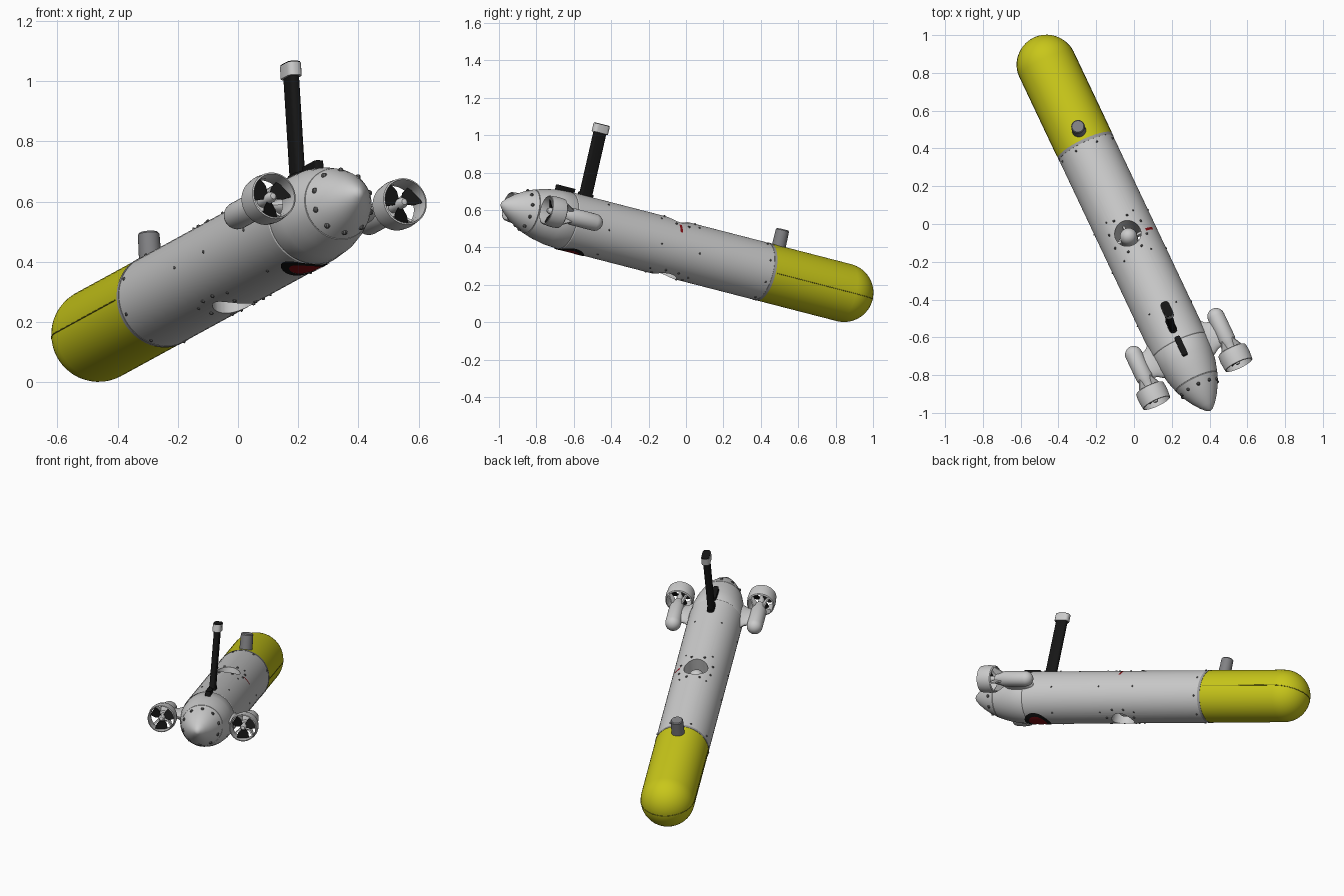
import bpy, bmesh
from math import sin, cos, pi, sqrt, radians
from mathutils import Vector, Matrix

if "Cube" in bpy.data.objects:
    bpy.data.objects.remove(bpy.data.objects["Cube"])

# Built level: hull axis on Y (nose +Y, tail -Y), up Z; tilted into pose at the end
R = 0.157


def mat(name, c):
    m = bpy.data.materials.new(name)
    m.diffuse_color = (*c, 1)
    m.use_nodes = True
    m.node_tree.nodes["Principled BSDF"].inputs["Base Color"].default_value = m.diffuse_color
    return m


YELLOW = mat("yellow", (0.58, 0.57, 0.01))
BLACK = mat("black", (0.008, 0.008, 0.008))
RED = mat("red", (0.25, 0.005, 0.008))
DARK = mat("dark_grey", (0.12, 0.12, 0.12))


def make(name, bm, m=None):
    bmesh.ops.remove_doubles(bm, verts=bm.verts, dist=1e-5)
    bmesh.ops.recalc_face_normals(bm, faces=bm.faces)
    me = bpy.data.meshes.new(name)
    bm.to_mesh(me)
    bm.free()
    o = bpy.data.objects.new(name, me)
    bpy.context.collection.objects.link(o)
    if m:
        me.materials.append(m)
    return o


def lathe(name, prof, loc=(0, 0, 0), m=None, n=48, closed=False, axis='Y'):
    """Revolve (along, radius) points around the Y or Z axis."""
    bm = bmesh.new()
    rows = []
    for a, r in prof:
        row = []
        for i in range(n):
            t = 2 * pi * i / n
            p = (r * cos(t), a, r * sin(t)) if axis == 'Y' else (r * cos(t), r * sin(t), a)
            row.append(bm.verts.new(Vector(p) + Vector(loc)))
        rows.append(row)
    pairs = list(zip(rows, rows[1:])) + ([(rows[-1], rows[0])] if closed else [])
    for a, b in pairs:
        for i in range(n):
            j = (i + 1) % n
            bm.faces.new((a[i], a[j], b[j], b[i]))
    return make(name, bm, m)


def box(name, size, loc, m=None, bevel=0.0):
    bm = bmesh.new()
    bmesh.ops.create_cube(bm, size=1)
    bmesh.ops.scale(bm, vec=size, verts=bm.verts)
    if bevel:
        es = [e for e in bm.edges if abs(e.verts[0].co.z - e.verts[1].co.z) > 1e-4]
        bmesh.ops.bevel(bm, geom=es, offset=bevel, segments=4, affect='EDGES', profile=0.5)
    bmesh.ops.translate(bm, vec=loc, verts=bm.verts)
    return make(name, bm, m)


def bolts(name, pts, r, m=DARK):
    bm = bmesh.new()
    for p in pts:
        bmesh.ops.create_uvsphere(bm, u_segments=8, v_segments=6, radius=r,
                                  matrix=Matrix.Translation(p))
    return make(name, bm, m)


def on_hull(deg, y, r=R):
    """Point on the hull; angle measured from the top toward +X."""
    return Vector((r * sin(radians(deg)), y, r * cos(radians(deg))))


def belly_patch(name, r0, r1, y, rad, m):
    """Ring or disc wrapped onto the underside of the hull."""
    bm = bmesh.new()
    rows = []
    for k in range(5):
        q = r0 + (r1 - r0) * k / 4
        rows.append([bm.verts.new((q * cos(2 * pi * i / 32), y + q * sin(2 * pi * i / 32),
                     -sqrt(rad ** 2 - (q * cos(2 * pi * i / 32)) ** 2))) for i in range(32)])
    for a, b in zip(rows, rows[1:]):
        for i in range(32):
            j = (i + 1) % 32
            bm.faces.new((a[i], b[i], b[j], a[j]))
    return make(name, bm, m)


# Hull sections
hull = lathe("main_hull", [(0, 0), (0, R), (-1.19, R), (-1.195, R - .003), (-1.2, R - .001),
             (-1.28, .151), (-1.35, .138), (-1.408, .121), (-1.408, 0)], n=64)
lathe("tail_cone", [(-1.405, 0), (-1.405, .117), (-1.412, .12), (-1.46, .1), (-1.51, .072),
      (-1.55, .043), (-1.575, .019), (-1.585, 0)])
nose = [(0.005, 0), (0.005, R)] + [(0.5 + R * sin(i * pi / 24), R * cos(i * pi / 24)) for i in range(13)]
lathe("nose_section", nose, m=YELLOW, n=64)
lathe("seam_collar", [(-.006, R - .01), (-.006, R + .0015), (.01, R + .0015), (.01, R - .01)],
      m=mat("mid_grey", (.35, .35, .36)), n=64, closed=True)

# Vertical thruster tunnel
TY = -0.555
cutter = lathe("tunnel_cutter", [(-.3, 0), (-.3, .07), (.3, .07), (.3, 0)], (0, TY, 0), axis='Z', n=40)
cutter.hide_render = True
mod = hull.modifiers.new("tunnel", 'BOOLEAN')
mod.operation = 'DIFFERENCE'
mod.object = cutter
mod.solver = 'EXACT'
bpy.context.view_layer.objects.active = hull
bpy.ops.object.modifier_apply(modifier="tunnel")
bpy.data.objects.remove(cutter)
pod = [(-.125 + .05 - .05 * cos(i * pi / 12), .046 * sin(i * pi / 12)) for i in range(7)]
lathe("tunnel_motor", pod + [(-a, r) for a, r in reversed(pod)], (0, TY, 0), axis='Z', n=32)
box("tunnel_motor_strut", (.142, .012, .05), (0, TY, .02))
box("tunnel_motor_cross_strut", (.012, .142, .05), (0, TY, .02))

# Side thrusters
for s, side in ((-1, "left"), (1, "right")):
    X, Z = s * .24, .015
    front = [(-1.135 + .046 * cos(i * pi / 12), .046 * sin(i * pi / 12)) for i in range(7)]
    lathe(side + "_thruster_pod", front + [(-1.275, .046), (-1.3, .036), (-1.33, .03), (-1.33, 0)],
          (X, 0, Z), n=32)
    # duct ring with thin wall
    lathe(side + "_thruster_duct", [(-1.335, .073), (-1.34, .08), (-1.375, .083), (-1.425, .079),
          (-1.427, .074), (-1.38, .07)], (X, 0, Z), n=40, closed=True)
    lathe(side + "_propeller_hub", [(-1.33, .018), (-1.405, .018), (-1.42, .01), (-1.423, 0)], (X, 0, Z), n=20)
    # struts and blades
    for kind, n, m in (("strut", 4, None), ("blade", 3, BLACK)):
        bm = bmesh.new()
        for k in range(n):
            rot = Matrix.Rotation(2 * pi * k / n + pi / 4 * (n == 4) + pi / 2 * (n == 3), 4, 'Y')
            if n == 4:
                pts = [(.028, -1.28), (.045, -1.28), (.079, -1.338), (.079, -1.365), (.028, -1.33)]
                loop = [[Vector((a, b, t)) for a, b in pts] for t in (-.004, .004)]
            else:
                pts = [(.012, -.009), (.035, -.027), (.067, -.034), (.067, .034), (.035, .027), (.012, .009)]
                loop = [[Vector((a, -1.385 + t + c * .5, c)) for a, c in pts] for t in (-.002, .002)]
            lo, hi = [[bm.verts.new(rot @ p + Vector((X, 0, Z))) for p in l] for l in loop]
            bm.faces.new(lo)
            bm.faces.new(hi[::-1])
            for i in range(len(lo)):
                j = (i + 1) % len(lo)
                bm.faces.new((lo[i], hi[i], hi[j], lo[j]))
        make(side + "_thruster_" + kind + "s", bm, m)
    # streamlined pylon, flaring where it meets the hull
    bm = bmesh.new()
    rows = []
    for x, y0, y1, th in ((.12, -1.1, -1.33, .04), (.155, -1.12, -1.315, .032),
                          (.175, -1.14, -1.3, .026), (.215, -1.15, -1.29, .024)):
        rows.append([bm.verts.new((s * x, (y0 + y1) / 2 + (y0 - y1) / 2 * cos(2 * pi * i / 24),
                     Z + th * sin(2 * pi * i / 24))) for i in range(24)])
    for a, b in zip(rows, rows[1:]):
        for i in range(24):
            j = (i + 1) % 24
            bm.faces.new((a[i], a[j], b[j], b[i]))
    make(side + "_thruster_pylon", bm)

# Mast, cap and rear antenna pad
box("mast", (.034, .072, .37), (0, -1.11, .325), BLACK, .014)
box("mast_foot", (.042, .085, .02), (0, -1.11, .16), BLACK, .016)
box("mast_cap", (.05, .09, .044), (0, -1.11, .523), None, .02)
box("mast_cap_top", (.046, .086, .006), (0, -1.11, .546), BLACK, .019)
box("antenna_pad", (.032, .11, .04), (0, -1.235, .157), BLACK, .01)

# Stub on the nose section
lathe("nose_stub", [(.13, 0), (.13, .038), (.24, .036), (.246, .031), (.246, 0)], (0, .065, 0),
      mat("stub_grey", (.22, .22, .23)), 28, axis='Z')

# Belly window
belly_patch("belly_window_rim", .055, .082, -1.13, R + .003, BLACK)
belly_patch("belly_window", 0, .057, -1.13, R + .002, RED)

# Red marker strip beside the tunnel
bm = bmesh.new()
rows = [[bm.verts.new(on_hull(d, -.57 + dy, R + .002)) for d in range(37, 58, 4)] for dy in (-.007, .007)]
for i in range(5):
    bm.faces.new((rows[0][i], rows[1][i], rows[1][i + 1], rows[0][i + 1]))
make("marker_strip", bm, RED)

# Parting line running round the nose section
cu = bpy.data.curves.new("nose_parting_line", 'CURVE')
cu.dimensions = '3D'
cu.bevel_depth = .002
cu.bevel_resolution = 1
path = [(-R, .02)] + [(-R * cos(i * pi / 24), .5 + R * sin(i * pi / 24)) for i in range(25)] + [(R, .02)]
sp = cu.splines.new('POLY')
sp.points.add(len(path) - 1)
for q, (x, y) in zip(sp.points, path):
    q.co = (x, y, 0, 1)
cu.materials.append(mat("dark_yellow", (.2, .2, .01)))
bpy.context.collection.objects.link(bpy.data.objects.new("nose_parting_line", cu))

# Fasteners
bolts("seam_bolts", [on_hull(22.5 + 45 * k, -.03) for k in range(8)], .006)
bolts("hull_bolts", [on_hull(30 + 60 * k, y) for k in range(6) for y in (-.45, -.68, -1.0)], .005)
bolts("tail_bolts", [on_hull(36 * k, -1.447, .105) for k in range(10)], .01)
ring = []
for k in range(8):
    a = pi / 8 + k * pi / 4
    x, y = .1 * cos(a), TY + .1 * sin(a)
    ring += [(x, y, z * sqrt(R * R - x * x)) for z in (-1, 1)]
bolts("tunnel_bolts", [Vector(p) for p in ring], .007)

# Smooth shading, then tilt everything into pose
Y = Vector((-.416, .880, -.227)).normalized()
Zv = Vector((-.057, .215, .975))
Zv = (Zv - Zv.dot(Y) * Y).normalized()
M = Matrix((Y.cross(Zv), Y, Zv)).transposed().to_4x4()
M.translation = (-.255, .405, .272)
for o in bpy.data.objects:
    if o.type == 'MESH':
        o.data.shade_smooth()
        o.data.set_sharp_from_angle(angle=radians(30))
    o.matrix_world = M @ o.matrix_basis
